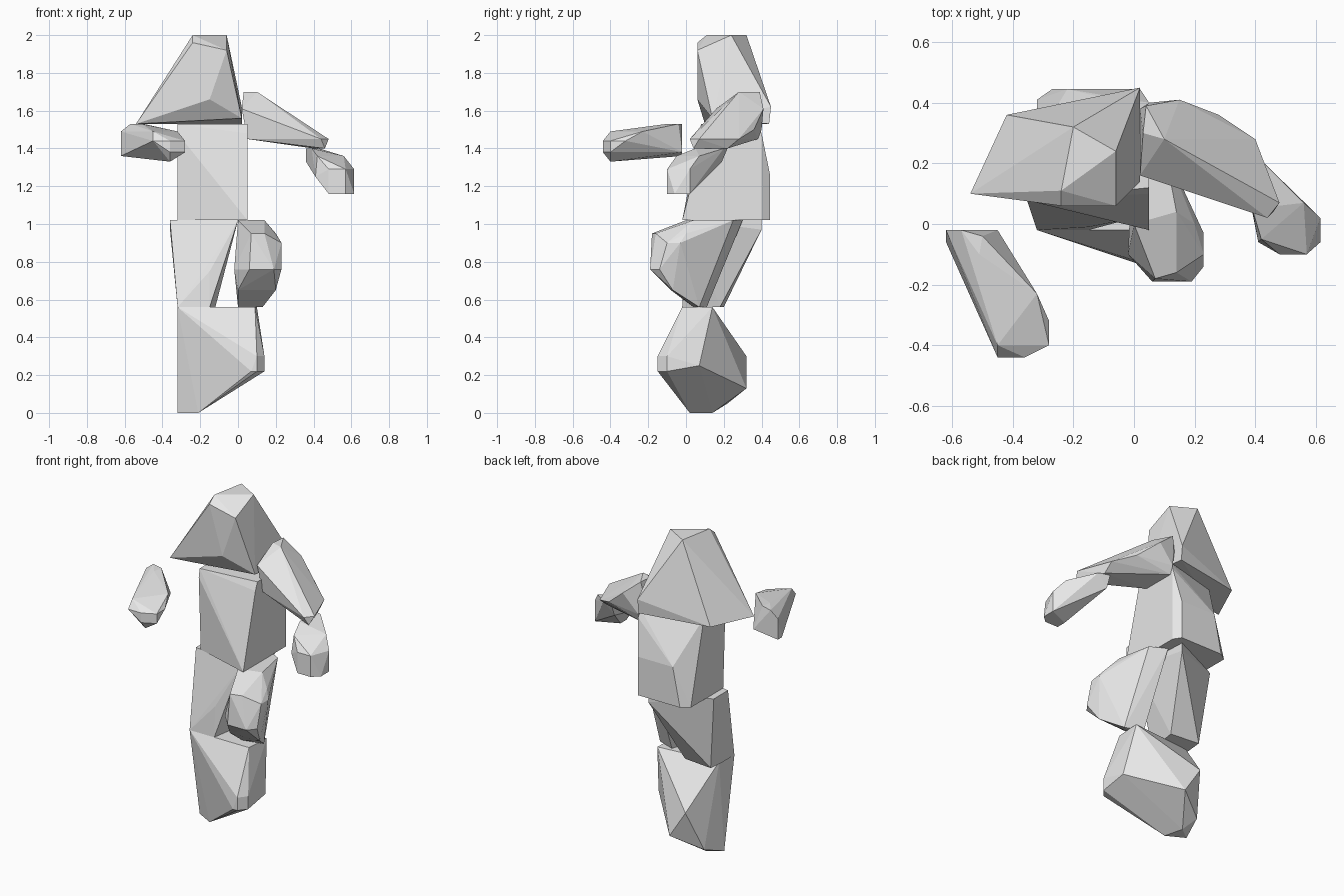
import bpy
import bmesh

default_cube = bpy.data.objects.get("Cube")
if default_cube:
    bpy.data.objects.remove(default_cube, do_unlink=True)

# One plain grey for the whole figure
GREY = (.8, .8, .8, 1)
material = bpy.data.materials.new("light_grey")
material.use_nodes = True
material.diffuse_color = GREY
material.node_tree.nodes["Principled BSDF"].inputs["Base Color"].default_value = GREY


def level(height, *corners):
    """Corners of a cross-section at one height."""
    return [(x, y, height) for x, y in corners]


def faceted_part(name, *levels):
    """Wrap stacked cross-sections in one faceted, convex block."""
    bm = bmesh.new()
    for section in levels:
        for corner in section:
            bm.verts.new(corner)
    hull = bmesh.ops.convex_hull(bm, input=bm.verts[:], use_existing_faces=False)
    unused = {v for v in hull["geom_interior"] + hull["geom_unused"]
              if isinstance(v, bmesh.types.BMVert) and v.is_valid}
    bmesh.ops.delete(bm, geom=list(unused), context='VERTS')
    bmesh.ops.recalc_face_normals(bm, faces=bm.faces[:])
    mesh = bpy.data.meshes.new(name)
    bm.to_mesh(mesh)
    bm.free()
    mesh.materials.append(material)
    part = bpy.data.objects.new(name, mesh)
    bpy.context.collection.objects.link(part)
    return part


# Head and right shoulder, one tapering block
faceted_part(
    "head_and_shoulder",
    level(2, (-.24, .11), (-.2, .32), (-.06, .24)),
    level(1.96, (-.24, .06)),
    level(1.92, (-.06, .06)),
    level(1.66, (-.15, .06)),
    level(1.62, (.02, .45)),
    level(1.56, (.02, .14)),
    level(1.53, (-.54, .1), (-.42, .36), (.02, .44)),
)

# Torso, slanted at the front and ridged at the back
faceted_part(
    "torso",
    level(1.53, (-.32, .08), (.05, .12), (-.32, .28), (.05, .38)),
    level(1.48, (-.32, .07), (.05, .1), (.05, .4)),
    level(1.26, (-.22, .445), (.02, .445)),
    level(1.02, (-.32, .09), (.05, -.02), (.05, .4), (.02, .445), (-.27, .445), (-.32, .41)),
)

# Left arm
faceted_part(
    "left_upper_arm",
    level(1.7, (.1, .28), (.03, .3), (.04, .39)),
    level(1.61, (.02, .16), (.02, .38), (.15, .41)),
    level(1.5, (.28, .36), (.05, .4)),
    level(1.45, (.05, .17), (.05, .38), (.4, .28), (.48, .07), (.44, .02)),
    level(1.4, (.46, .04), (.4, .22)),
)
faceted_part(
    "left_forearm",
    level(1.4, (.43, .2), (.36, .22), (.39, .05)),
    level(1.36, (.56, .07), (.42, -.05)),
    level(1.33, (.36, .19)),
    level(1.29, (.615, .02), (.57, -.1), (.48, -.1)),
    level(1.25, (.41, -.06)),
    level(1.16, (.615, .02), (.615, -.06), (.57, -.1), (.48, -.1), (.48, -.04)),
)

# Right forearm, reaching forward apart from the body
faceted_part(
    "right_forearm",
    level(1.53, (-.57, -.02), (-.5, -.04), (-.51, -.1)),
    level(1.49, (-.62, -.02), (-.32, -.23), (-.45, -.4)),
    level(1.44, (-.28, -.32), (-.28, -.4), (-.36, -.44), (-.45, -.44)),
    level(1.38, (-.45, -.02), (-.28, -.4), (-.36, -.44)),
    level(1.36, (-.62, -.02), (-.62, -.06)),
    level(1.33, (-.36, -.4)),
)

# Right leg: thigh and shin
faceted_part(
    "right_thigh",
    level(1.02, (-.36, .1), (-.36, .24), (-.02, .4), (0, .02)),
    level(.97, (-.36, .2), (-.02, .4)),
    level(.75, (-.15, -.01)),
    level(.56, (-.32, -.02), (-.32, .1), (-.31, .2), (-.12, .18), (-.15, -.02)),
)
faceted_part(
    "right_shin",
    level(.56, (-.32, -.02), (-.3, .1), (.09, -.02), (.1, .14)),
    level(.3, (.1, -.15), (.14, -.1), (-.22, .32)),
    level(.25, (.14, .07)),
    level(.22, (.07, -.15), (.1, -.15), (.14, -.1)),
    level(.13, (-.11, .32)),
    level(.05, (-.28, .22)),
    level(0, (-.32, .08), (-.24, .14), (-.21, .02)),
)

# Left leg: raised thigh only
faceted_part(
    "left_thigh",
    level(1.02, (0, .3), (.1, .25), (0, 0), (.14, .04)),
    level(.95, (.2, 0), (.07, -.18), (.14, -.16)),
    level(.9, (.23, -.03), (.23, -.1)),
    level(.76, (.23, -.14), (.19, -.19), (.06, -.19), (-.02, -.1)),
    level(.65, (.2, -.07), (0, -.08)),
    level(.56, (0, .04), (.13, .07), (.02, .11)),
)
